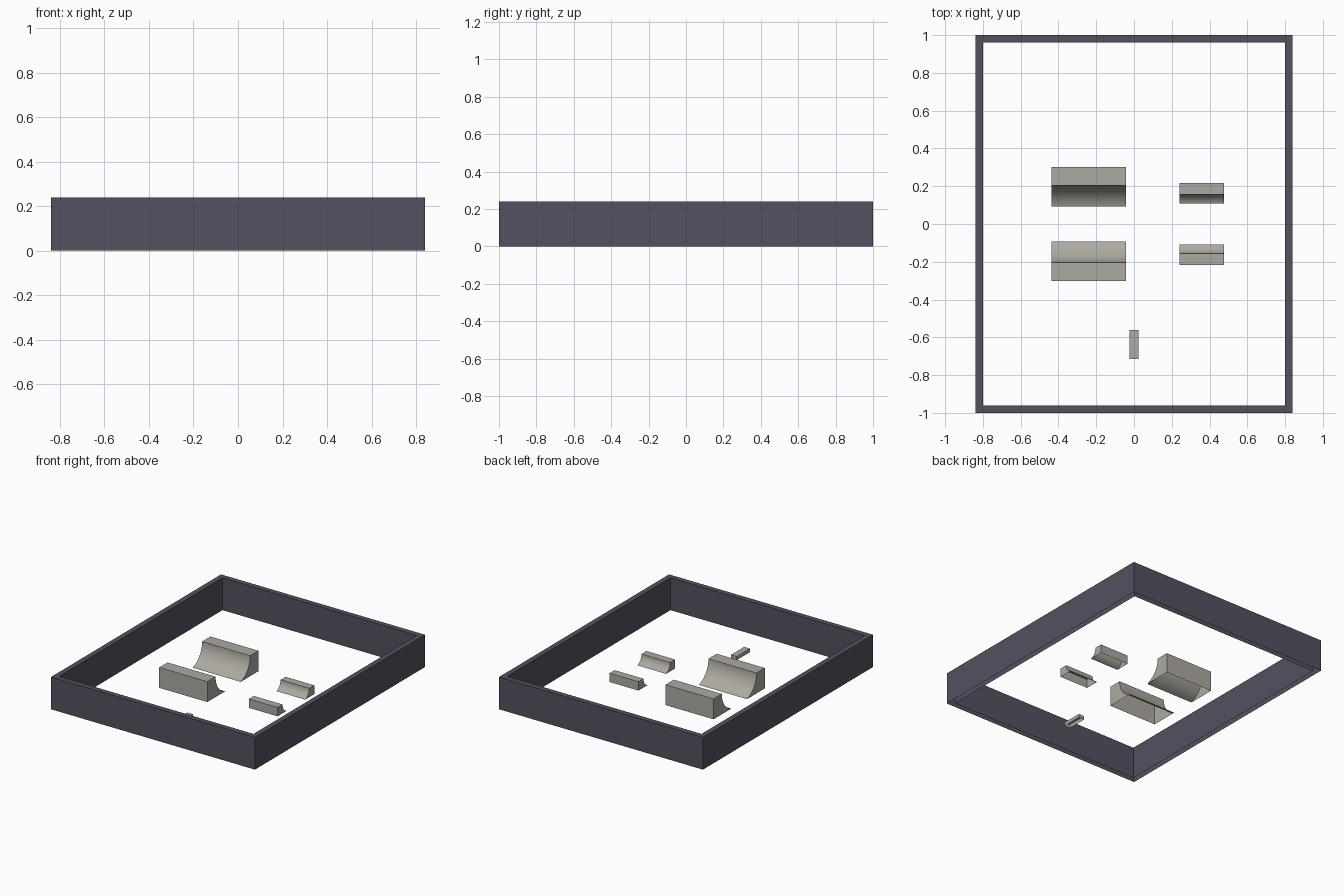
import bpy, bmesh, math

if "Cube" in bpy.data.objects:
    bpy.data.objects.remove(bpy.data.objects["Cube"])


def material(name, rgb):
    m = bpy.data.materials.new(name)
    m.diffuse_color = (*rgb, 1)
    m.use_nodes = True
    m.node_tree.nodes["Principled BSDF"].inputs["Base Color"].default_value = m.diffuse_color
    return m


SLATE = material("slate", (0.085, 0.083, 0.118))
STONE = material("warm_grey", (0.42, 0.40, 0.355))


def finish(name, bm, mat, smooth=False):
    bmesh.ops.recalc_face_normals(bm, faces=bm.faces)
    # every part is a shell with an open underside
    under = [f for f in bm.faces
             if all(abs(v.co.z) < 1e-5 for v in f.verts)]
    bmesh.ops.delete(bm, geom=under, context='FACES')
    mesh = bpy.data.meshes.new(name)
    bm.to_mesh(mesh)
    bm.free()
    mesh.materials.append(mat)
    ob = bpy.data.objects.new(name, mesh)
    bpy.context.collection.objects.link(ob)
    if smooth:
        bpy.ops.object.select_all(action='DESELECT')
        ob.select_set(True)
        bpy.context.view_layer.objects.active = ob
        bpy.ops.object.shade_smooth_by_angle(angle=math.radians(30))
    return ob


def prism(name, profile, x0, x1, mat, smooth=False):
    """Extrude a (y, z) profile from x0 to x1."""
    bm = bmesh.new()
    face = bm.faces.new([bm.verts.new((x0, y, z)) for y, z in profile])
    new = bmesh.ops.extrude_face_region(bm, geom=[face])["geom"]
    bmesh.ops.translate(bm, vec=(x1 - x0, 0, 0),
                        verts=[g for g in new if isinstance(g, bmesh.types.BMVert)])
    # the extrusion keeps the first face as the other end
    return finish(name, bm, mat, smooth)


def cradle_profile(inner, edge, outer, h, side, steps=16):
    """Flat-topped block with a concave arc, vertical at the top edge."""
    w = edge - inner
    r = (w * w + h * h) / (2 * w)
    sweep = math.asin(min(1, h / r))
    pts = [(outer, 0), (outer, h)]
    for i in range(steps + 1):
        a = sweep * i / steps
        pts.append((edge - r + r * math.cos(a), h - r * math.sin(a)))
    pts[-1] = (inner, 0)
    return [(side * y, z) for y, z in pts]


# Rectangular surrounding wall
bm = bmesh.new()
loops = []
for inset, z in ((0, 0), (0, 0.24), (0.04, 0.24), (0.04, 0)):
    x, y = 0.84 - inset, 1 - inset
    loops.append([bm.verts.new((sx * x, sy * y, z))
                  for sx, sy in ((-1, -1), (1, -1), (1, 1), (-1, 1))])
for a, b in zip(loops, loops[1:] + loops[:1]):
    for i in range(4):
        j = (i + 1) % 4
        bm.faces.new((a[i], a[j], b[j], b[i]))
finish("outer_wall", bm, SLATE)

# Two facing pairs of concave blocks
for label, side in (("back", 1), ("front", -1)):
    prism("large_cradle_" + label,
          cradle_profile(0.092, 0.204, 0.301, 0.152, side),
          -0.438, -0.042, STONE, True)
    prism("small_cradle_" + label,
          cradle_profile(0.109, 0.157, 0.216, 0.066, side),
          0.24, 0.477, STONE, True)

# Small low bar near the front
prism("small_bar", [(-0.716, 0), (-0.562, 0), (-0.562, 0.027), (-0.716, 0.027)],
      -0.024, 0.023, STONE)
